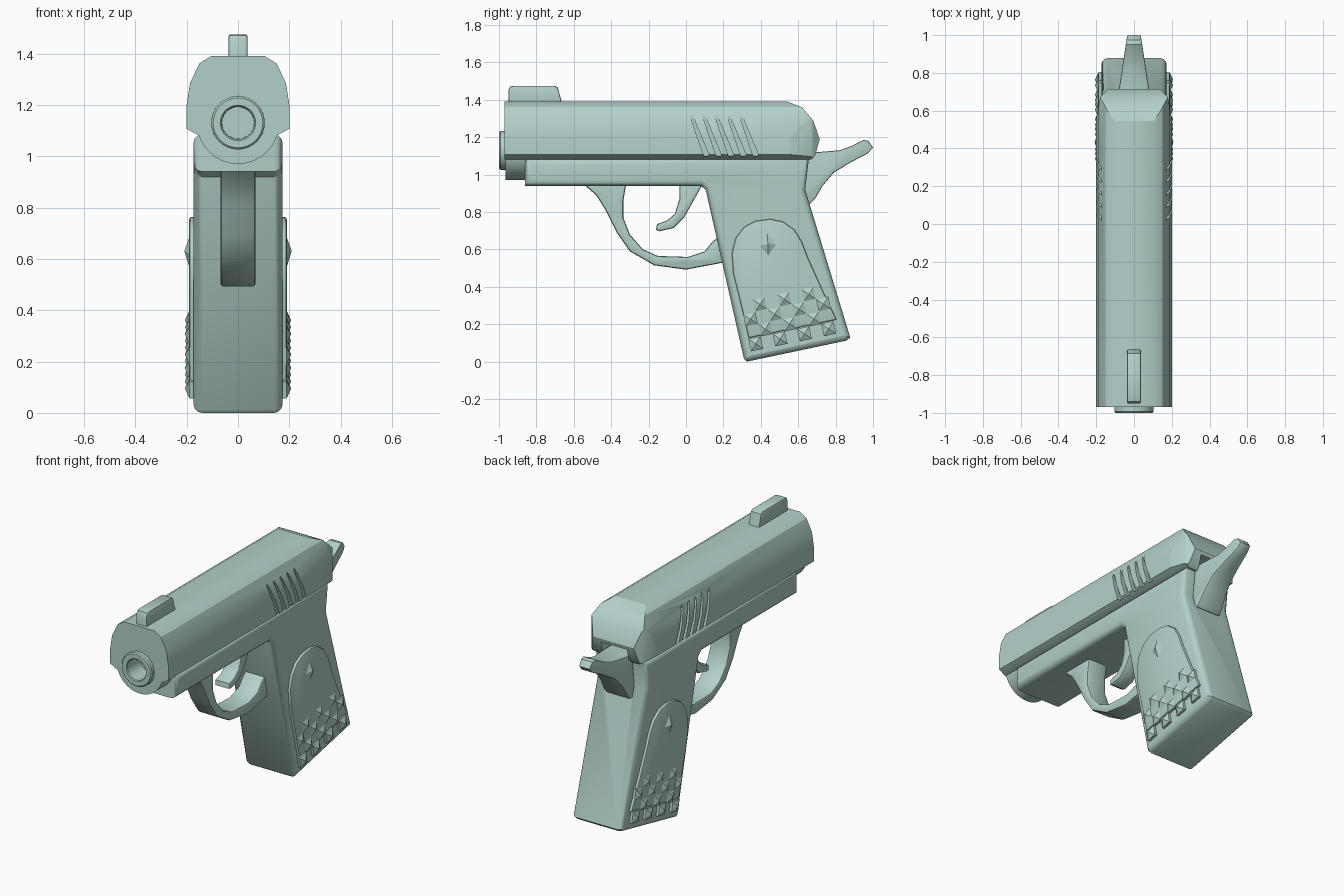
import bpy, bmesh, math
from mathutils import Vector

cube = bpy.data.objects.get("Cube")
if cube:
    bpy.data.objects.remove(cube, do_unlink=True)

mat = bpy.data.materials.new("pale teal")
mat.use_nodes = True
TEAL = (0.45, 0.63, 0.59, 1)
mat.diffuse_color = TEAL
mat.node_tree.nodes["Principled BSDF"].inputs["Base Color"].default_value = TEAL


def finish(name, bm, smooth=True):
    """Turn a bmesh into a shaded object."""
    bmesh.ops.recalc_face_normals(bm, faces=bm.faces)
    mesh = bpy.data.meshes.new(name)
    bm.to_mesh(mesh)
    bm.free()
    mesh.materials.append(mat)
    ob = bpy.data.objects.new(name, mesh)
    bpy.context.collection.objects.link(ob)
    if smooth:
        shade(ob)
    return ob


def shade(ob):
    bpy.ops.object.select_all(action='DESELECT')
    ob.select_set(True)
    bpy.context.view_layer.objects.active = ob
    bpy.ops.object.shade_smooth_by_angle(angle=math.radians(32))


def prism(name, pts, lo, hi, axis='x', rim=0.0, segments=2, smooth=True):
    """Extrude an outline along an axis and round the rims of its two caps."""
    place = {'x': lambda a, b, t: (t, a, b),
             'y': lambda a, b, t: (a, t, b),
             'z': lambda a, b, t: (a, b, t)}[axis]
    bm = bmesh.new()
    rings = [[bm.verts.new(place(a, b, t)) for a, b in pts] for t in (lo, hi)]
    caps = [bm.faces.new(r) for r in rings]
    n = len(pts)
    for i in range(n):
        j = (i + 1) % n
        bm.faces.new((rings[0][i], rings[0][j], rings[1][j], rings[1][i]))
    bmesh.ops.recalc_face_normals(bm, faces=bm.faces)
    if rim:
        edges = {e for f in caps for e in f.edges}
        bmesh.ops.bevel(bm, geom=list(edges), offset=rim, segments=segments,
                        profile=0.5, affect='EDGES')
    return finish(name, bm, smooth)


def boolean(ob, tool, operation):
    """Apply a boolean and discard the tool."""
    mod = ob.modifiers.new("cut", 'BOOLEAN')
    mod.object, mod.operation, mod.solver = tool, operation, 'EXACT'
    graph = bpy.context.evaluated_depsgraph_get()
    mesh = bpy.data.meshes.new_from_object(ob.evaluated_get(graph))
    ob.modifiers.clear()
    ob.data = mesh
    bpy.data.objects.remove(tool, do_unlink=True)


def box(name, x, y0, y1, z0, z1):
    return prism(name, [(y0, z0), (y1, z0), (y1, z1), (y0, z1)], -x, x, smooth=False)


def mirrored(half):
    return half + [(-a, b) for a, b in reversed(half)]


def mirror_x(ob):
    ob.modifiers.new("both_sides", 'MIRROR').use_axis[0] = True


def lathe(name, profile, z, steps=32):
    """Spin a (radius, y) profile about a front-to-back axis."""
    bm = bmesh.new()
    vs = [bm.verts.new((r, y, z)) for r, y in profile]
    es = [bm.edges.new(p) for p in zip(vs, vs[1:])]
    bmesh.ops.spin(bm, geom=vs + es, cent=(0, 0, z), axis=(0, 1, 0),
                   angle=math.tau, steps=steps)
    bmesh.ops.remove_doubles(bm, verts=bm.verts, dist=0.0005)
    return finish(name, bm)


# Slide: front section trimmed by side and top outlines
slide = prism("slide", mirrored([(0.105, 1.39), (0.15, 1.362), (0.187, 1.285), (0.2, 1.2),
                                 (0.2, 1.107), (0.15, 1.08)]), -0.97, 0.8, 'y')
boolean(slide, prism("side_trim", [(-1.2, 1), (0.655, 1), (0.67, 1.08), (0.69, 1.1),
                                   (0.715, 1.19), (0.68, 1.29), (0.62, 1.36),
                                   (0.54, 1.392), (0.4, 1.5), (-1.2, 1.5)], -0.4, 0.4),
        'INTERSECT')
boolean(slide, prism("top_trim", mirrored([(0.3, -1.2), (0.3, 0.5), (0.2, 0.56),
                                           (0.18, 0.67), (0.135, 0.72)]), 0.9, 1.6, 'z'),
        'INTERSECT')

# Slide grip grooves on both sides
for i in range(5):
    y = 0.02 + 0.066 * i
    groove = [(y, 1.32), (y + 0.014, 1.32), (y + 0.105, 1.1), (y + 0.075, 1.1)]
    for side in (-1, 1):
        boolean(slide, prism("groove", groove, side * 0.173, side * 0.3, smooth=False),
                'DIFFERENCE')

# Hammer notch and muzzle opening in the slide
boolean(slide, box("notch", 0.09, 0.6, 0.9, 1.0, 1.17), 'DIFFERENCE')
boolean(slide, lathe("opening", [(0, -1.1), (0.085, -1.1), (0.085, -0.85), (0, -0.85)], 1.13),
        'DIFFERENCE')
shade(slide)

# Barrel muzzle with bore, and the bushing under the slide
lathe("barrel", [(0, -0.87), (0.062, -0.87), (0.064, -0.995), (0.069, -1), (0.097, -1),
                 (0.104, -0.993), (0.104, -0.965), (0.16, -0.965), (0.16, -0.84),
                 (0, -0.84)], 1.13)

# Front sight
prism("front_sight", [(-0.95, 1.37), (-0.95, 1.45), (-0.94, 1.47), (-0.92, 1.475),
                      (-0.7, 1.475), (-0.685, 1.465), (-0.66, 1.37)],
      -0.037, 0.037, rim=0.008)

# Frame and grip
frame = prism("frame_and_grip", [(-0.86, 0.94), (0.08, 0.94), (0.105, 0.92), (0.31, 0.015),
                                 (0.325, 0), (0.86, 0.113), (0.878, 0.13), (0.637, 0.92),
                                 (0.657, 1.085), (-0.86, 1.085)],
              -0.173, 0.173, rim=0.032, segments=3)
boolean(frame, prism("slot", [(0.59, 1.2), (0.6, 0.9), (0.65, 0.85), (0.8, 0.85),
                              (0.8, 1.2)], -0.09, 0.09, smooth=False), 'DIFFERENCE')
shade(frame)

# Hammer, narrowing toward the spur
hammer = prism("hammer", [(0.58, 1.12), (0.7, 1.12), (0.82, 1.13), (0.89, 1.155), (0.95, 1.185),
                          (0.975, 1.18), (1.0, 1.145), (0.975, 1.115), (0.88, 1.065),
                          (0.79, 1.01), (0.73, 0.94), (0.69, 0.87), (0.665, 0.845),
                          (0.6, 0.86)], -0.085, 0.085, rim=0.008)
for v in hammer.data.vertices:
    v.co.x *= 1 - 0.58 * min(max((v.co.y - 0.68) / 0.32, 0), 1)

# Trigger guard
outer = [(-0.55, 0.95), (-0.48, 0.89), (-0.43, 0.81), (-0.37, 0.69), (-0.3, 0.59),
         (-0.17, 0.515), (0.0, 0.492), (0.2, 0.53)]
inner = [(0.2, 0.69), (0.14, 0.64), (0.1, 0.59), (0.01, 0.56), (-0.15, 0.565),
         (-0.23, 0.6), (-0.3, 0.68), (-0.335, 0.77), (-0.335, 0.86), (-0.32, 0.95)]
prism("trigger_guard", outer + inner, -0.068, 0.068, rim=0.012)

# Trigger
prism("trigger", [(-0.035, 0.95), (-0.035, 0.87), (-0.06, 0.79), (-0.1, 0.755), (-0.155, 0.735),
                  (-0.16, 0.705), (-0.14, 0.697), (-0.065, 0.715), (-0.01, 0.77),
                  (0.04, 0.86), (0.09, 0.95)], -0.05, 0.05, rim=0.01)

# Grip panels with an arched top
mirror_x(prism("grip_panels", [(0.335, 0.127), (0.3, 0.28), (0.253, 0.47), (0.245, 0.58),
                               (0.265, 0.66), (0.31, 0.72), (0.37, 0.752), (0.45, 0.763),
                               (0.52, 0.748), (0.58, 0.705), (0.62, 0.64), (0.65, 0.56),
                               (0.74, 0.36), (0.805, 0.225)], 0.16, 0.19, rim=0.009))


def stud(bm, corners, peak):
    """A raised tile topped with a pyramid."""
    low, high = ([bm.verts.new((x, a, b)) for a, b in corners] for x in (0.16, 0.189))
    tip = bm.verts.new(peak)
    for i in range(4):
        j = (i + 1) % 4
        bm.faces.new((low[i], low[j], high[j], high[i]))
        bm.faces.new((high[i], high[j], tip))
    bm.faces.new(low)


# Chequered studs, the lowest row standing proud of the panel edge
bm = bmesh.new()
origin, u, v = Vector((0.373, 0.095)), Vector((0.065, 0.0135)), Vector((-0.014, 0.066))
for row in range(4):
    for col in range(row % 2, 7, 2):
        c = origin + col * u + row * v
        corners = [c + (a * u + b * v) / 2 for a, b in ((-1, -1), (1, -1), (1, 1), (-1, 1))]
        stud(bm, corners, (0.207, c.x, c.y))
mirror_x(finish("grip_studs", bm, smooth=False))

# Diamond boss near the top of each panel
bm = bmesh.new()
stud(bm, [(0.44, 0.565), (0.482, 0.625), (0.433, 0.688), (0.392, 0.62)], (0.209, 0.438, 0.63))
mirror_x(finish("grip_diamonds", bm, smooth=False))
